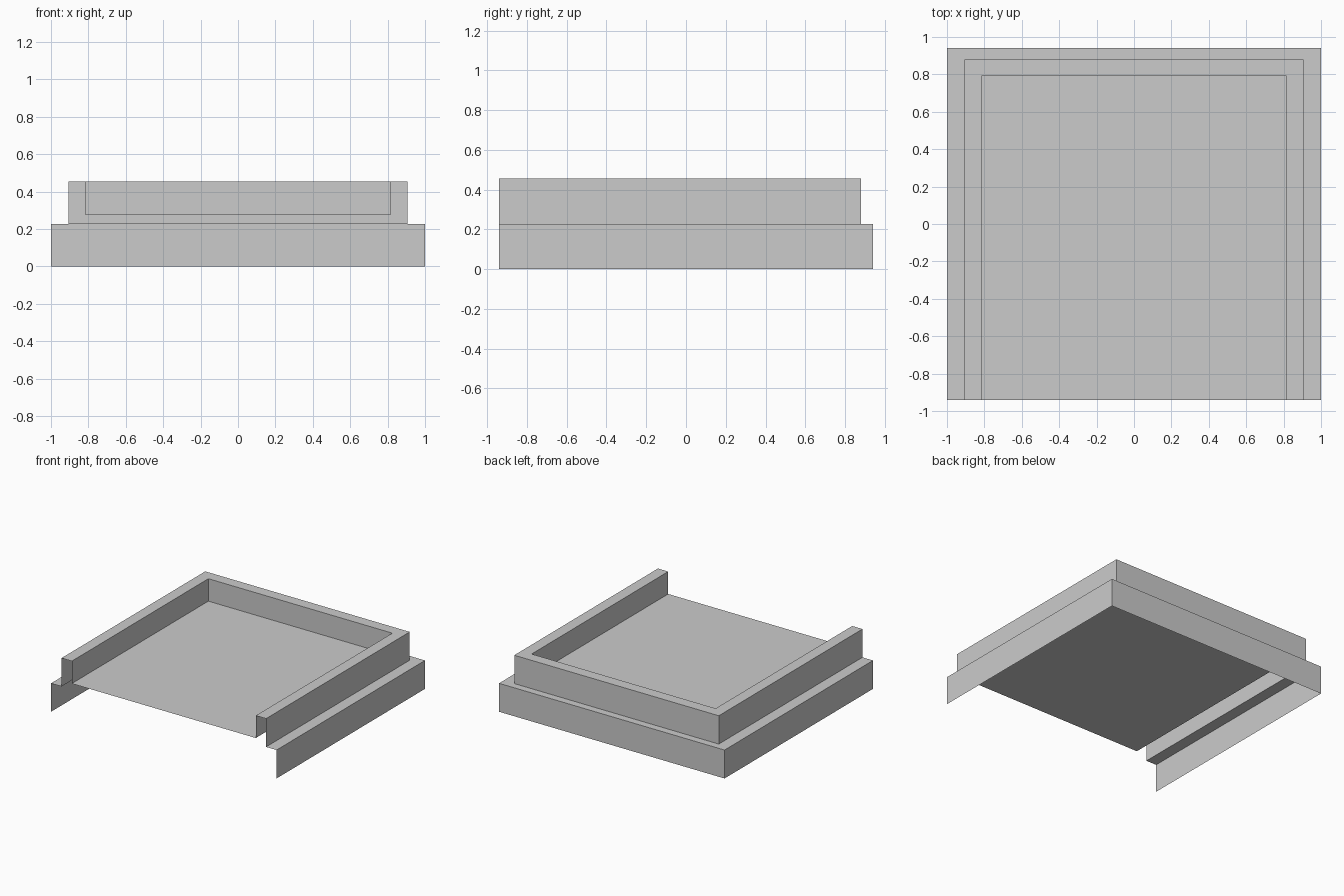
import bpy
import bmesh

if "Cube" in bpy.data.objects:
    bpy.data.objects.remove(bpy.data.objects["Cube"])

FRONT = -0.94

grey = bpy.data.materials.new("plain grey")
grey.diffuse_color = (0.6, 0.6, 0.6, 1)
grey.use_nodes = True
grey.node_tree.nodes["Principled BSDF"].inputs["Base Color"].default_value = grey.diffuse_color


def u_loop(half_width, back, z):
    """Points of a U-shaped path, open at the front."""
    return [(-half_width, FRONT, z), (-half_width, back, z),
            (half_width, back, z), (half_width, FRONT, z)]


def shell(name, levels, fill_last=False):
    """Thin surface through successive U-shaped outlines."""
    bm = bmesh.new()
    loops = [[bm.verts.new(p) for p in u_loop(*lv)] for lv in levels]
    for a, b in zip(loops, loops[1:]):
        for i in range(3):
            bm.faces.new((a[i + 1], a[i], b[i], b[i + 1]))
    if fill_last:
        bm.faces.new(loops[-1][::-1])
    mesh = bpy.data.meshes.new(name)
    bm.to_mesh(mesh)
    bm.free()
    mesh.materials.append(grey)
    obj = bpy.data.objects.new(name, mesh)
    bpy.context.collection.objects.link(obj)
    return obj


# Outlines as (half width, back edge, height)
ground = (1.0, 0.94, 0.0)
ledge_outer = (1.0, 0.94, 0.228)
ledge_inner = (0.907, 0.88, 0.228)
rim_outer = (0.907, 0.88, 0.455)
rim_inner = (0.816, 0.79, 0.455)
floor_edge = (0.816, 0.79, 0.275)

# Lower step: outer wall and ledge
shell("lower_step", [ground, ledge_outer, ledge_inner])
# Parapet: outer wall, rim, inner wall and the recessed roof floor
shell("parapet_and_floor", [ledge_inner, rim_outer, rim_inner, floor_edge], True)
